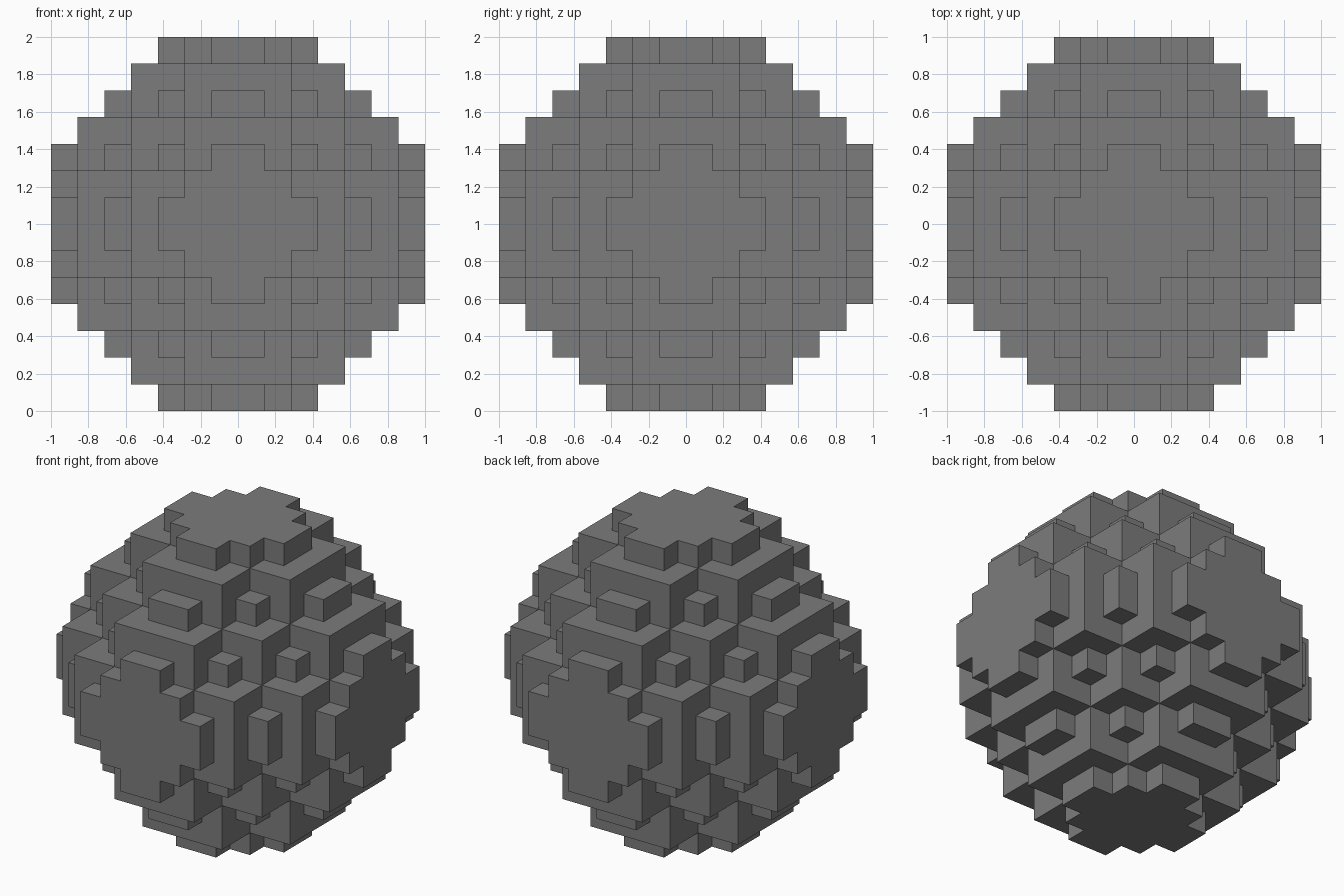
import bpy, bmesh, math
from mathutils import Vector

if "Cube" in bpy.data.objects:
    bpy.data.objects.remove(bpy.data.objects["Cube"], do_unlink=True)

UNIT = 1 / 7      # edge of one small cube
HALF = 7          # small cubes from the centre to each side

# One flat grey
grey = bpy.data.materials.new("stone grey")
grey.use_nodes = True
colour = (0.2, 0.2, 0.2, 1)
grey.diffuse_color = colour
grey.node_tree.nodes["Principled BSDF"].inputs["Base Color"].default_value = colour

# Small details that stand on the big steps, as sorted distances from the centre
STUDS = {(2, 2, 4), (0, 4, 4)}


def solid(cell):
    """True where the stepped ball is filled; every octant mirrors the first."""
    a, b, c = sorted(int(abs(v + 0.5)) for v in cell)
    if c >= HALF:
        return False
    if c == 6:                                   # cross-shaped cap on each side
        return a + b <= 2
    big_steps = a // 2 + b // 2 + c // 2 <= 3    # core of double-size cubes
    return big_steps or (a, b, c) in STUDS


# Skin of the filled cells: one quad wherever a filled cell meets an empty one
bm = bmesh.new()
span = range(-HALF, HALF)
for cell in ((x, y, z) for x in span for y in span for z in span):
    if not solid(cell):
        continue
    centre = Vector(cell) + Vector((0.5, 0.5, 0.5))
    for axis in range(3):
        for side in (-1, 1):
            normal = Vector((0, 0, 0))
            normal[axis] = side
            if solid(Vector(cell) + normal):
                continue
            u = Vector((0, 0, 0))
            u[(axis + 1) % 3] = 0.5
            v = normal.cross(u)
            mid = centre + normal * 0.5
            bm.faces.new([bm.verts.new((mid + p) * UNIT)
                          for p in (-u - v, u - v, u + v, -u + v)])

# Weld the quads and merge flat neighbours into large faces
bmesh.ops.remove_doubles(bm, verts=bm.verts, dist=0.001)
bmesh.ops.dissolve_limit(bm, angle_limit=math.radians(1),
                         verts=bm.verts, edges=bm.edges)
bmesh.ops.translate(bm, verts=bm.verts, vec=(0, 0, 1))

mesh = bpy.data.meshes.new("stepped_ball")
bm.to_mesh(mesh)
bm.free()
mesh.materials.append(grey)
bpy.context.collection.objects.link(bpy.data.objects.new("stepped_ball", mesh))
